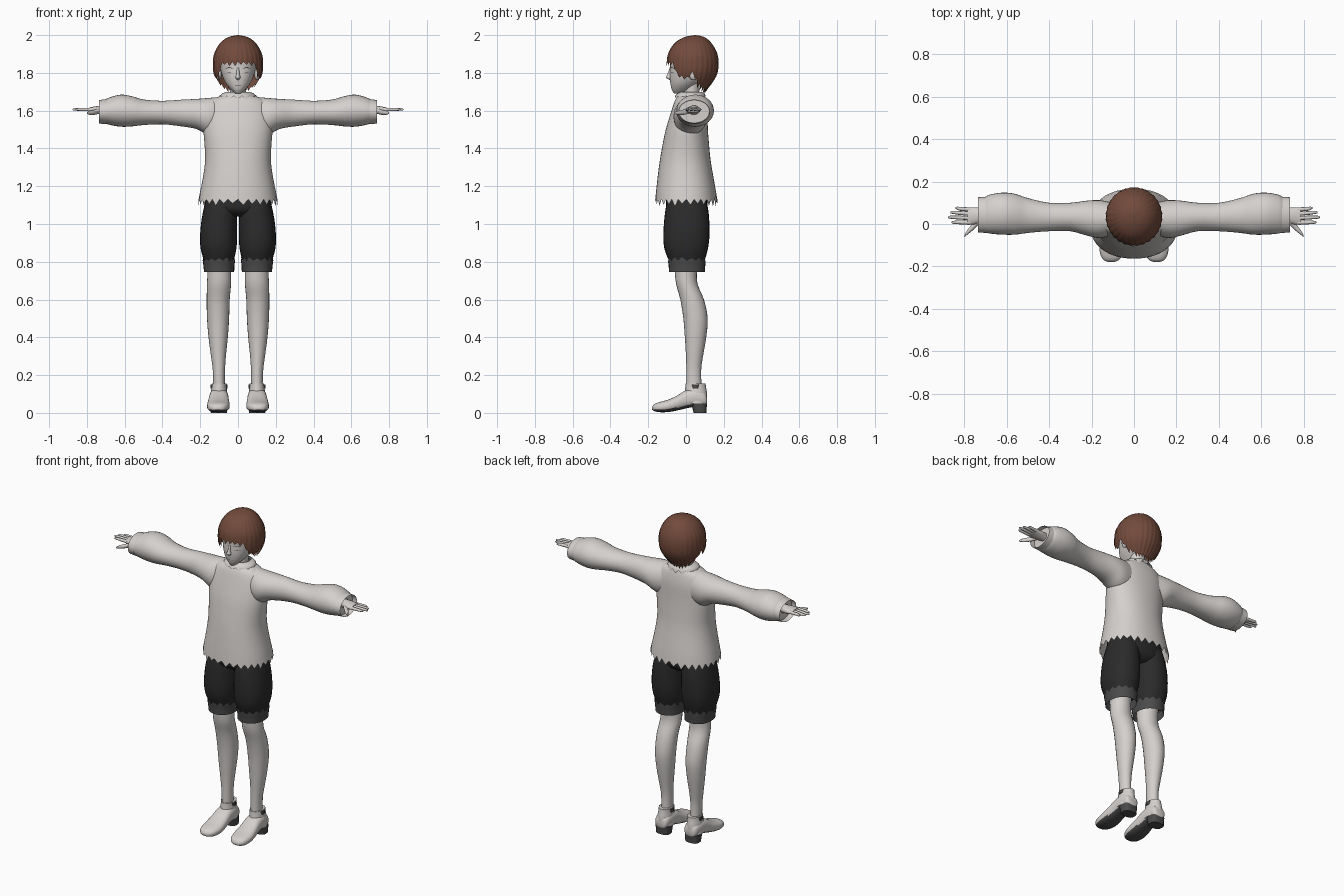
import bpy
import bmesh
import math
import random
from mathutils import Vector

random.seed(4)
if "Cube" in bpy.data.objects:
    bpy.data.objects.remove(bpy.data.objects["Cube"], do_unlink=True)


def material(name, colour):
    mat = bpy.data.materials.new(name)
    mat.use_nodes = True
    rgba = (*colour, 1)
    mat.diffuse_color = rgba
    mat.node_tree.nodes["Principled BSDF"].inputs["Base Color"].default_value = rgba
    return mat


PALE = material("pale_grey", (.66, .63, .61))
BROWN = material("brown_hair", (.17, .07, .045))
BLACK = material("black_cloth", (.024, .024, .025))
GREY = material("dark_grey", (.07, .07, .07))
parts = []


def finish(name, bm, *mats):
    """Turn a bmesh into a named object."""
    bmesh.ops.recalc_face_normals(bm, faces=bm.faces)
    mesh = bpy.data.meshes.new(name)
    bm.to_mesh(mesh)
    bm.free()
    for mat in mats:
        mesh.materials.append(mat)
    obj = bpy.data.objects.new(name, mesh)
    bpy.context.collection.objects.link(obj)
    parts.append(obj)
    return obj


def spline(stations, steps):
    """Smooth curve through the stations."""
    p = [Vector(s) for s in (stations[0], *stations, stations[-1])]
    out = []
    for a, b, c, d in zip(p, p[1:], p[2:], p[3:]):
        for k in range(steps):
            t = k / steps
            out.append((b * 2 + (c - a) * t + (a * 2 - b * 5 + c * 4 - d) * t * t
                        + (b * 3 - a - c * 3 + d) * t ** 3) / 2)
    return out + [p[-1]]


def skin_rings(bm, rings):
    rows = [[bm.verts.new(co) for co in ring] for ring in rings]
    n = len(rows[0])
    for r0, r1 in zip(rows, rows[1:]):
        for i in range(n):
            j = (i + 1) % n
            bm.faces.new((r0[i], r0[j], r1[j], r1[i]))
    return rows


def loft(name, axis, stations, mat, segs=24, steps=3, power=2, jag=0, open_end=False, side=1):
    """Rounded sections along an axis; a station is (position, min a, max a, min b, max b)."""
    curve = spline(stations, steps)
    rings = []
    for row, (pos, a0, a1, b0, b1) in enumerate(curve):
        ring = []
        for i in range(segs):
            t = math.tau * i / segs
            c, s = math.cos(t), math.sin(t)
            a = (a0 + a1) / 2 + (a1 - a0) / 2 * math.copysign(abs(c) ** (2 / power), c)
            b = (b0 + b1) / 2 + (b1 - b0) / 2 * math.copysign(abs(s) ** (2 / power), s)
            q = pos
            if jag and row == len(curve) - 1 and i % 2:
                q -= jag * random.uniform(.6, 1.1)
            x, y, z = {"X": (q, a, b), "Y": (a, q, b), "Z": (a, b, q)}[axis]
            ring.append((x * side, y, z))
        rings.append(ring)
    bm = bmesh.new()
    rows = skin_rings(bm, rings)
    if not jag:
        bm.faces.new(rows[0])
        if not open_end:
            bm.faces.new(rows[-1])
    return finish(name, bm, mat)


def centred(rows):
    return [(z, -r, r, front, back) for z, r, front, back in rows]


def pair(name, *args, **options):
    return [loft(f"{label}_{name}", *args, side=s, **options)
            for s, label in ((1, "left"), (-1, "right"))]


def ball(name, centre, size, mat):
    bm = bmesh.new()
    bmesh.ops.create_uvsphere(bm, u_segments=16, v_segments=10, radius=1)
    for v in bm.verts:
        v.co = Vector(centre) + v.co * Vector(size)
    finish(name, bm, mat)


# Head, nose and neck
HEAD = centred([(1.69, .012, -.062, -.03), (1.71, .036, -.075, .02), (1.74, .062, -.082, .06),
                (1.78, .082, -.086, .11), (1.83, .095, -.084, .14), (1.88, .1, -.085, .145),
                (1.93, .09, -.065, .13), (1.97, .05, -.02, .09)])
loft("head", "Z", HEAD, PALE, segs=32, power=2.2)
loft("nose", "Z", centred([(1.762, .006, -.086, -.07), (1.775, .013, -.106, -.07),
                           (1.79, .009, -.1, -.07), (1.83, .006, -.085, -.07)]), PALE, segs=12)
loft("neck", "Z", centred([(1.6, .055, -.015, .085), (1.66, .046, -.01, .075),
                           (1.7, .042, -.012, .07), (1.76, .045, -.01, .075)]), PALE)


def face_y(x, z):
    """Front surface of the head."""
    _, _, r, f, b = min(spline(HEAD, 8), key=lambda s: abs(s[0] - z))
    return (f + b) / 2 - (b - f) / 2 * (1 - min(1, abs(x) / r) ** 2.2) ** (1 / 2.2)


def face_strip(name, x0, x1, z, bow, height, mat):
    """Thin plate that follows the face."""
    bm = bmesh.new()
    rows = []
    for k in range(9):
        u = k / 8
        x = x0 + (x1 - x0) * u
        mid = z + bow * math.sin(math.pi * u)
        half = height * (.25 + math.sin(math.pi * u)) / 2
        rows.append([bm.verts.new((x, face_y(x, h) - .002, h)) for h in (mid - half, mid + half)])
    for p, q in zip(rows, rows[1:]):
        bm.faces.new((p[0], q[0], q[1], p[1]))
    finish(name, bm, mat)


# Eyelids, mouth and ears
for s, label in ((1, "left"), (-1, "right")):
    face_strip(f"{label}_upper_lash", s * .025, s * .068, 1.822, .006, .004, GREY)
    face_strip(f"{label}_lower_lash", s * .032, s * .062, 1.803, -.003, .002, GREY)
    ball(f"{label}_ear", (s * .1, .04, 1.795), (.014, .025, .034), PALE)
face_strip("mouth", -.018, .018, 1.735, -.001, .002, GREY)

# Bobbed hair: length depends on the angle away from the front
LENGTHS = [(0, 1.86), (.72, 1.855), (.95, 1.79), (1.35, 1.78), (1.5, 1.81),
           (1.68, 1.8), (1.85, 1.75), (2.4, 1.72), (math.pi, 1.71)]
HAIR = spline([(2, .002, .05), (1.99, .05, .045), (1.96, .092, .038), (1.91, .122, .036),
               (1.86, .131, .036), (1.8, .127, .034), (1.75, .105, .03), (1.7, .068, .028)], 6)


def lookup(table, key):
    for p, q in zip(table, table[1:]):
        if p[0] <= key <= q[0]:
            t = (key - p[0]) / (q[0] - p[0])
            return [m + (n - m) * t for m, n in zip(p[1:], q[1:])]
    return list(table[-1][1:] if key > table[-1][0] else table[0][1:])


profile = sorted(tuple(s) for s in HAIR)
segs, levels = 112, 20
tips = [random.uniform(.012, .028) for _ in range(segs // 4)]
rings = []
for k in range(levels + 1):
    ring = []
    for i in range(segs):
        a = math.tau * i / segs
        away = min(a, math.tau - a)
        point = (0, .5, 1, .5)[i % 4]
        bottom = lookup(LENGTHS, away)[0] - tips[i // 4] * point
        z = 2 - (2 - bottom) * (k / levels) ** 1.5
        r, cy = lookup(profile, z)
        r += .004 * point * k / levels
        ring.append((r * math.sin(a), cy - r * 1.03 * math.cos(a), z))
    rings.append(ring)
bm = bmesh.new()
bm.faces.new(skin_rings(bm, rings)[0])
finish("hair", bm, BROWN)

# Loose shirt with a torn hem and collar
loft("shirt_body", "Z", centred([
    (1.69, .062, -.03, .08), (1.675, .1, -.045, .09), (1.65, .15, -.06, .1),
    (1.59, .18, -.08, .112), (1.5, .183, -.107, .116), (1.42, .177, -.124, .122),
    (1.34, .174, -.138, .13), (1.25, .185, -.15, .145), (1.13, .209, -.163, .166)]),
    PALE, segs=56, power=2.2, jag=.034)
loft("collar", "Z", centred([(1.7, .058, -.025, .083), (1.693, .08, -.042, .095),
                             (1.678, .098, -.06, .105)]), PALE, segs=28, jag=.025)

# Sleeves gathered at the wrist
pair("sleeve", "X", [
    (.1, -.05, .1, 1.47, 1.672), (.16, -.066, .112, 1.472, 1.667), (.22, -.055, .11, 1.503, 1.662),
    (.3, -.034, .1, 1.517, 1.658), (.4, -.034, .1, 1.528, 1.652), (.5, -.042, .122, 1.524, 1.659),
    (.56, -.05, .142, 1.517, 1.676), (.62, -.05, .148, 1.515, 1.685), (.68, -.045, .138, 1.525, 1.67),
    (.705, -.038, .124, 1.535, 1.657)], PALE, segs=32)
pair("sleeve_cuff", "X", [(.695, -.042, .128, 1.528, 1.662), (.735, -.04, .126, 1.532, 1.656)],
     PALE, segs=32, steps=1, open_end=True)

# Hands
pair("palm", "X", [(.6, .012, .072, 1.575, 1.63), (.7, .015, .07, 1.578, 1.628),
                   (.74, 0, .078, 1.583, 1.625), (.785, -.004, .078, 1.592, 1.618)], PALE)
for finger, base, tip, reach in (("little", .068, .075, .842), ("ring", .048, .055, .866),
                                 ("middle", .028, .032, .876), ("index", .007, .008, .86)):
    pair(f"{finger}_finger", "X", [
        (.77, base - .01, base + .01, 1.596, 1.616), (.82, (base + tip) / 2 - .009, (base + tip) / 2 + .009, 1.598, 1.615),
        (reach - .01, tip - .007, tip + .007, 1.6, 1.613), (reach, tip - .003, tip + .003, 1.603, 1.609)],
        PALE, segs=10)
pair("thumb", "X", [(.73, 0, .04, 1.585, 1.615), (.76, -.03, .005, 1.578, 1.605),
                    (.785, -.05, -.028, 1.578, 1.6), (.8, -.063, -.053, 1.583, 1.593)], PALE, segs=12)

# Shorts with turned-up cuffs
loft("shorts_seat", "Z", centred([(1.2, .165, -.1, .11), (1.12, .174, -.105, .115),
                                  (1.07, .15, -.1, .11), (1.04, .05, -.06, .08)]), BLACK, power=2.4)
pair("shorts_leg", "Z", [
    (1.15, .015, .165, -.09, .1), (1.08, .007, .182, -.108, .117), (1, .005, .196, -.117, .124),
    (.92, .005, .201, -.12, .123), (.86, .01, .196, -.112, .114), (.8, .025, .178, -.088, .097)],
    BLACK, segs=28, power=2.2)
pair("shorts_cuff", "Z", [(.745, .02, .18, -.09, .1), (.78, .019, .183, -.092, .102),
                          (.805, .015, .187, -.096, .104)], GREY, segs=28, power=2.2, jag=-.02)

# Legs
pair("leg", "Z", [
    (.85, .035, .165, -.07, .07), (.75, .037, .162, -.06, .058), (.68, .037, .164, -.052, .062),
    (.6, .044, .166, -.03, .095), (.5, .047, .164, -.014, .115), (.4, .054, .156, -.006, .107),
    (.3, .064, .143, 0, .09), (.22, .069, .133, .002, .08), (.1, .069, .13, .002, .085)], PALE)

# Shoes: soles are picked out by faces that point down
shoes = pair("shoe", "Y", [
    (.112, .075, .125, .045, .08), (.1, .06, .141, .035, .11), (.05, .052, .15, .033, .13),
    (0, .05, .153, .024, .12), (-.05, .046, .16, .012, .09), (-.1, .044, .164, .004, .068),
    (-.145, .054, .158, .004, .056), (-.17, .072, .142, .01, .045), (-.18, .095, .12, .018, .03)],
    PALE, segs=28, power=2.5)
for shoe in shoes:
    shoe.data.materials.append(GREY)
    for face in shoe.data.polygons:
        if face.normal.z < -.6:
            face.material_index = 1
pair("shoe_shaft", "Z", [(.05, .052, .15, -.01, .112), (.1, .057, .145, -.008, .112),
                         (.135, .06, .14, -.004, .106), (.155, .06, .138, -.002, .104)], PALE)
pair("shoe_heel", "Z", [(0, .058, .144, .04, .108), (.05, .054, .148, .028, .111)],
     GREY, steps=1, power=3)
pair("ankle_tab", "Z", [(.13, .055, .145, .035, .065), (.15, .055, .145, .03, .07)],
     GREY, steps=1, power=5)

# Smooth shading with crisp edges
bpy.ops.object.select_all(action="DESELECT")
for obj in parts:
    obj.select_set(True)
bpy.context.view_layer.objects.active = parts[0]
bpy.ops.object.shade_smooth_by_angle(angle=math.radians(45))
